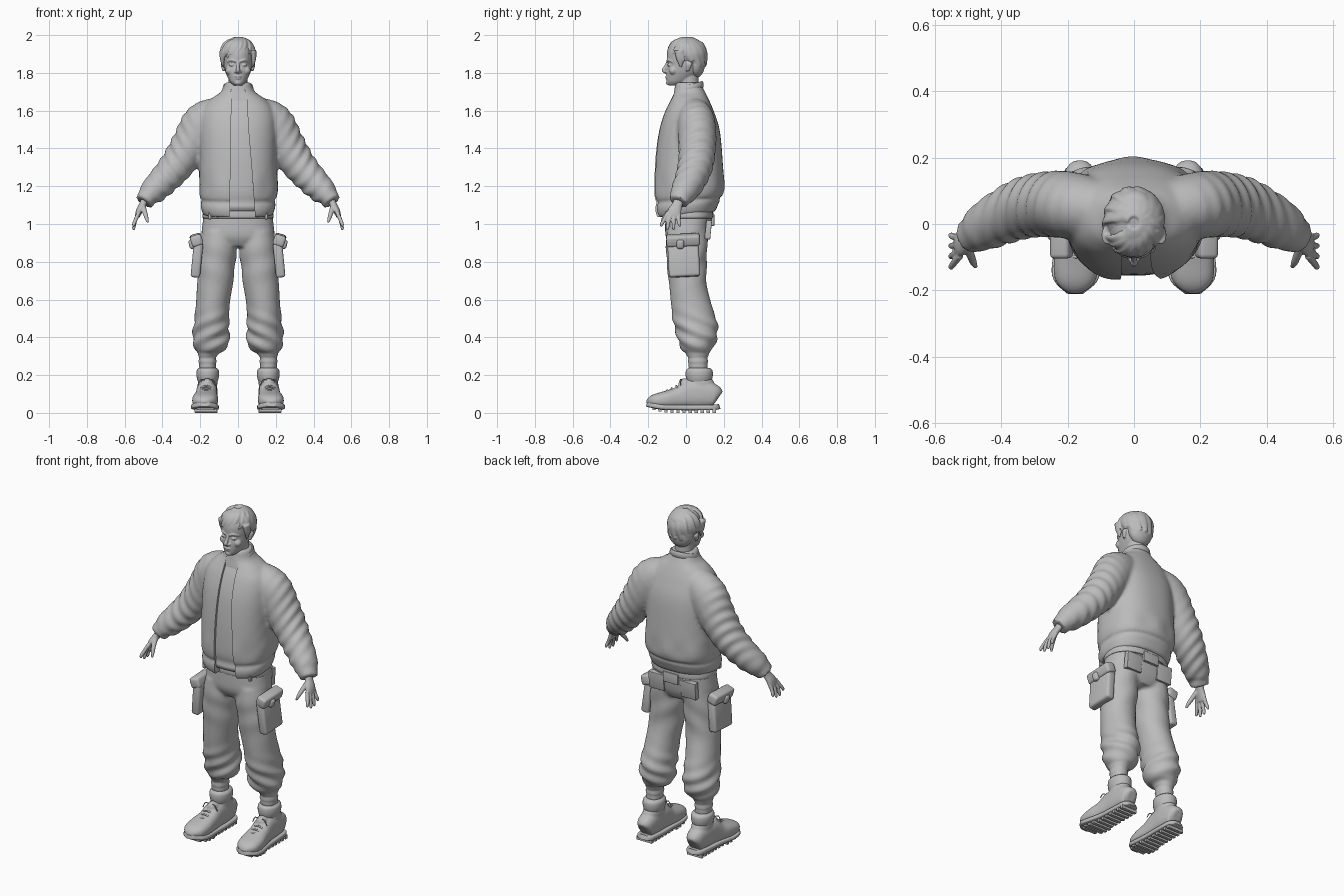
import bpy, bmesh, math
from math import sin, cos, pi, exp
from mathutils import Vector, Matrix

if "Cube" in bpy.data.objects:
    bpy.data.objects.remove(bpy.data.objects["Cube"])

grey = bpy.data.materials.new("plain_grey")
grey.use_nodes = True
grey.diffuse_color = (0.5, 0.5, 0.5, 1)
grey.node_tree.nodes["Principled BSDF"].inputs["Base Color"].default_value = (0.5, 0.5, 0.5, 1)


def spline(pts, steps):
    """Catmull-Rom through tuples of any length."""
    out = []
    for i in range(len(pts) - 1):
        a, b, c, d = (pts[max(i - 1, 0)], pts[i], pts[i + 1], pts[min(i + 2, len(pts) - 1)])
        for k in range(steps):
            t = k / steps
            out.append([(2 * q + (r - p) * t + (2 * p - 5 * q + 4 * r - s) * t * t
                         + (3 * q - p - 3 * r + s) * t ** 3) / 2 for p, q, r, s in zip(a, b, c, d)])
    return out + [list(pts[-1])]


def loft(bm, pts, flat=False, ref=(0, 1, 0), power=2.0, n=28, steps=4):
    """Skin rings (x, y, z, side radius, front radius) along a smoothed path."""
    rows = spline(pts, steps)
    centres = [Vector(r[:3]) for r in rows]
    rings = []
    for i, r in enumerate(rows):
        t = centres[min(i + 1, len(rows) - 1)] - centres[max(i - 1, 0)]
        t = Vector((0, 0, 1)) if flat else t.normalized()
        side = Vector(ref).cross(t).normalized()
        front = t.cross(side)
        ring = []
        for k in range(n):
            c, s = cos(2 * pi * k / n), sin(2 * pi * k / n)
            u = math.copysign(abs(c) ** (2 / power), c) * max(r[3], .001)
            v = math.copysign(abs(s) ** (2 / power), s) * max(r[4], .001)
            ring.append(bm.verts.new(centres[i] + side * u + front * v))
        rings.append(ring)
    for a, b in zip(rings, rings[1:]):
        for k in range(n):
            bm.faces.new((a[k], a[(k + 1) % n], b[(k + 1) % n], b[k]))
    bm.faces.new(rings[0])
    bm.faces.new(rings[-1])


def ball(bm, loc, size):
    m = Matrix.Translation(loc) @ Matrix.Diagonal((*size, 1))
    bmesh.ops.create_uvsphere(bm, u_segments=24, v_segments=14, radius=1, matrix=m)


def box(bm, loc, size, rot=(0, 0, 0)):
    m = Matrix.LocRotScale(Vector(loc), None, Vector(size))
    r = Matrix.Translation(loc) @ Matrix.Rotation(rot[1], 4, 'Y') @ Matrix.Rotation(rot[0], 4, 'X')
    bmesh.ops.create_cube(bm, size=1, matrix=r @ Matrix.Translation(-Vector(loc)) @ m)


def finish(bm, name, voxel=0, smooth=0, fold=None, bevel=0, cutter=None):
    """Make the object, fuse its parts, cut it and add cloth folds."""
    bmesh.ops.recalc_face_normals(bm, faces=bm.faces)
    me = bpy.data.meshes.new(name)
    bm.to_mesh(me)
    bm.free()
    ob = bpy.data.objects.new(name, me)
    bpy.context.collection.objects.link(ob)
    me.materials.append(grey)
    bpy.ops.object.select_all(action='DESELECT')
    ob.select_set(True)
    bpy.context.view_layer.objects.active = ob

    def modify(kind, **settings):
        mod = ob.modifiers.new(kind.title(), kind)
        for key, value in settings.items():
            setattr(mod, key, value)
        bpy.ops.object.modifier_apply(modifier=mod.name)
    if voxel:
        modify('REMESH', mode='VOXEL', voxel_size=voxel)
        if smooth:
            modify('SMOOTH', factor=.5, iterations=smooth)
    if bevel:
        modify('BEVEL', width=bevel, segments=3)
    if fold:
        moves = [v.normal * fold(v.co) for v in ob.data.vertices]
        for v, m in zip(ob.data.vertices, moves):
            v.co += m
    if cutter:
        modify('BOOLEAN', operation='DIFFERENCE', object=cutter, solver='EXACT')
        bpy.data.objects.remove(cutter)
    bpy.ops.object.shade_smooth_by_angle(angle=math.radians(50))
    return ob


def bump(x, centre, width):
    return exp(-((x - centre) / width) ** 2)


# Shirt, and the jacket body with fused sleeves
torso = [(0, 0, 1.05, .185, .155), (0, .003, 1.09, .198, .168), (0, .01, 1.12, .198, .172),
         (0, .015, 1.18, .208, .185), (0, .015, 1.35, .205, .178), (0, .018, 1.5, .205, .16),
         (0, .018, 1.6, .19, .128), (0, .02, 1.66, .145, .1), (0, .018, 1.7, .09, .082),
         (0, .01, 1.75, .068, .066)]
bm = bmesh.new()
loft(bm, [(x, y, z + .02 * (z < 1.08) - .02 * (z > 1.72), a - .014, b - .014) for x, y, z, a, b in torso],
     flat=True, power=2.4, n=48)
finish(bm, "shirt")

bm = bmesh.new()
for z, a, b in ((1.72, -.035, .04), (1.5, -.036, .055), (1.3, -.04, .072), (1.0, -.045, .095)):
    y = -.05 if z > 1.6 else -.09
    for x, yy in ((a, -.4), (b, -.4), (b, y), (a, y)):
        bm.verts.new((x, yy, z))
bm.verts.ensure_lookup_table()
for i in range(3):
    for k in range(4):
        bm.faces.new([bm.verts[j] for j in (4 * i + k, 4 * i + (k + 1) % 4, 4 * i + 4 + (k + 1) % 4, 4 * i + 4 + k)])
bm.faces.new(bm.verts[:4])
bm.faces.new(bm.verts[12:])
for v in bm.verts:
    if v.co.z > 1.71:
        v.co.z = 1.8
opening = finish(bm, "opening_cutter")
opening.hide_render = True

bm = bmesh.new()
loft(bm, torso, flat=True, power=2.4, n=48)
for s in (1, -1):
    loft(bm, [(s * .09, .04, 1.585, .09, .085), (s * .18, .055, 1.535, .112, .1), (s * .245, .06, 1.43, .103, .1),
              (s * .325, .05, 1.31, .09, .092), (s * .41, .015, 1.215, .078, .08),
              (s * .46, -.015, 1.165, .068, .07), (s * .475, -.025, 1.148, .055, .06),
              (s * .498, -.04, 1.115, .05, .054)])


def jacket_folds(p):
    sleeve = bump(abs(p.x), .36, .1) * sin(85 * (abs(p.x) - .8 * p.z) + 30 * p.y) * .004
    hem = bump(p.z, 1.2, .06) * (abs(p.x) < .22) * sin(38 * p.x + 9 * p.y) * .004
    return sleeve + hem - .006 * bump(p.z, 1.125, .01) * (abs(p.x) < .23)


jacket = finish(bm, "jacket", .01, 6, jacket_folds, cutter=opening)
for v in jacket.data.vertices:
    v.co.z += .1 * v.co.y * bump(v.co.z, 1.05, .12) * (abs(v.co.x) < .23)

# Collar rib around the neck
bm = bmesh.new()
path = [(.073 * sin(a), .012 - .073 * cos(a), 1.715 - .022 * cos(a), .009, .02)
        for a in [.5 + k * (2 * pi - 1) / 12 for k in range(13)]]
loft(bm, path, ref=(0, 0, 1), n=10)
finish(bm, "collar")

# Trousers with fused legs
bm = bmesh.new()
loft(bm, [(0, .012, .88, .09, .09), (0, .008, .93, .185, .115), (0, .012, 1.0, .188, .122),
          (0, .015, 1.1, .175, .122)], flat=True, power=2.4, n=40)
for s in (1, -1):
    loft(bm, [(s * x, y, z, a, b) for x, y, z, a, b in (
        (.1, .008, .96, .09, .11), (.108, .003, .85, .1, .11), (.12, .008, .7, .096, .1),
        (.133, .027, .58, .09, .107), (.14, .048, .48, .093, .117), (.143, .06, .41, .097, .108),
        (.143, .058, .36, .094, .094), (.148, .058, .33, .075, .078), (.16, .062, .305, .05, .055),
        (.162, .064, .23, .046, .053))], flat=True)


def trouser_folds(p):
    a = math.atan2(p.y - .04, abs(p.x) - .14)
    return (bump(p.z, .42, .09) * sin(75 * p.z + 3 * a) * .006 + bump(p.z, .8, .1) * sin(40 * p.z - 2 * a) * .003
            + bump(p.z, .28, .03) * sin(190 * p.z) * .003)


finish(bm, "trousers", .01, 5, trouser_folds)

bm = bmesh.new()
loft(bm, [(0, .015, 1.03, .186, .127), (0, .015, 1.045, .188, .13), (0, .015, 1.08, .182, .128)],
     flat=True, power=2.4, n=40)
box(bm, (0, .142, 1.02), (.1, .016, .06))
for s in (1, -1):
    box(bm, (s * .105, .118, .97), (.1, .03, .1), (-.1, 0))
    box(bm, (s * .15, -.1, 1.05), (.016, .02, .05))
finish(bm, "waistband_and_back_pockets", bevel=.006)

for s, side in ((1, "left"), (-1, "right")):
    # Cargo pocket with its flap and strap
    bm = bmesh.new()
    box(bm, (s * .217, -.012, .815), (.05, .165, .19), (.05, -s * .1))
    box(bm, (s * .22, -.015, .915), (.062, .178, .06), (.05, s * .3))
    box(bm, (s * .235, -.03, .895), (.05, .04, .05), (0, s * .2))
    finish(bm, side + "_cargo_pocket", bevel=.014)

    # Sock cuff
    bm = bmesh.new()
    loft(bm, [(s * .16, .07, z, a, a + .012) for z, a in
              ((.15, .045), (.175, .055), (.2, .06), (.225, .058), (.238, .046))], flat=True)
    finish(bm, side + "_sock_cuff")

    # Shoe upper
    bm = bmesh.new()
    loft(bm, [(s * x, y, z, a, b) for x, y, z, a, b in (
        (.163, .172, .08, .025, .035), (.163, .155, .088, .047, .058), (.163, .09, .1, .055, .075),
        (.165, .02, .098, .056, .075), (.168, -.04, .08, .06, .058), (.173, -.1, .07, .068, .048),
        (.177, -.16, .062, .064, .039), (.178, -.19, .056, .045, .028), (.178, -.207, .05, .018, .012))],
        ref=(0, 0, 1), power=2.5)
    loft(bm, [(s * .162, .075, .12, .05, .075), (s * .161, .075, .16, .052, .074), (s * .161, .073, .18, .048, .064)],
         flat=True)
    ball(bm, (s * .163, -.005, .152), (.034, .035, .032))
    finish(bm, side + "_shoe", .006, 3)

    # Sole with tread bars
    bm = bmesh.new()
    loft(bm, [(s * x, y, z, a, .014) for x, y, z, a in (
        (.163, .178, .035, .022), (.163, .155, .03, .05), (.163, .07, .028, .058), (.167, -.03, .028, .062),
        (.174, -.12, .03, .073), (.177, -.17, .038, .066), (.178, -.208, .047, .025))],
        ref=(0, 0, 1), power=5)
    for k in range(11):
        y = .15 - k * .032
        box(bm, (s * (.166 - .03 * min(y, 0)), y, .011 + .02 * max(0, -y - .1) / .1),
            (.1 + .02 * (y < -.05) - .03 * (y < -.16), .017, .022))
    finish(bm, side + "_sole")

    # Laces
    bm = bmesh.new()
    for k in range(4):
        y, z = -.02 - k * .024, .157 - k * .012
        loft(bm, [(s * .168 - .034, y, z - .016, .005, .005), (s * .168, y - .008, z - .002, .005, .005),
                  (s * .168 + .034, y, z - .016, .005, .005)], n=8)
    for d in (-1, 1):
        loft(bm, [(s * .165, -.015, .165, .003, .003), (s * .165 + d * .028, -.03, .178, .003, .003),
                  (s * .165 + d * .048, -.028, .145, .003, .003)], n=6)
    finish(bm, side + "_laces")

    # Hand
    bm = bmesh.new()
    loft(bm, [(s * .485, -.03, 1.145, .022, .028), (s * .503, -.045, 1.105, .019, .027),
              (s * .522, -.06, 1.07, .018, .036), (s * .533, -.066, 1.04, .013, .036)])
    for k, tip in enumerate((.985, .967, .968, .985)):
        y = -.096 + k * .02
        end = -.13 + k * .032
        loft(bm, [(s * .525, y, 1.06, .011, .011), (s * .543, (y + end) / 2 - .004, 1.02, .0105, .0105),
                  (s * .552, end, tip + .012, .009, .009), (s * .551, end, tip, .004, .004)], n=12)
    loft(bm, [(s * .503, -.055, 1.1, .013, .016), (s * .495, -.088, 1.068, .013, .013),
              (s * .485, -.115, 1.035, .011, .011), (s * .477, -.13, 1.008, .006, .006)], n=12)
    finish(bm, side + "_hand", .004, 3)

# Head with neck, ears and face
bm = bmesh.new()
loft(bm, [(0, y, z, a, b) for z, y, a, b in (
    (1.733, -.055, .022, .035), (1.752, -.045, .042, .056), (1.79, -.02, .061, .083), (1.82, -.008, .071, .092),
    (1.845, 0, .076, .095), (1.875, .002, .078, .104), (1.92, .005, .077, .102), (1.96, .01, .058, .08),
    (1.982, .01, .02, .03))], flat=True, power=2.2)
loft(bm, [(0, .022, 1.66, .062, .06), (0, .015, 1.74, .051, .053), (0, .012, 1.82, .052, .055)], flat=True)
loft(bm, [(0, -.093, 1.862, .009, .009), (0, -.108, 1.83, .009, .01), (0, -.118, 1.814, .012, .011),
          (0, -.104, 1.802, .012, .008)], n=12)
ball(bm, (0, -.098, 1.781), (.022, .013, .005))
ball(bm, (0, -.096, 1.771), (.019, .013, .006))
ball(bm, (0, -.09, 1.748), (.02, .016, .014))
for s in (1, -1):
    ball(bm, (s * .013, -.102, 1.807), (.008, .01, .007))
    ball(bm, (s * .032, -.086, 1.842), (.015, .012, .008))
    ball(bm, (s * .045, -.068, 1.812), (.022, .022, .022))
    loft(bm, [(s * .012, -.1, 1.86, .006, .006), (s * .035, -.092, 1.868, .007, .007),
              (s * .058, -.07, 1.858, .004, .004)], ref=(0, 0, 1), n=10)
    loft(bm, [(s * .076, .012, 1.862, .007, .012), (s * .083, .016, 1.845, .009, .017),
              (s * .076, .008, 1.81, .006, .009)], flat=True, n=12)
finish(bm, "head", .004, 2)

# Hair: a cap and swept locks
bm = bmesh.new()
ball(bm, (0, .02, 1.9), (.09, .087, .085))
ball(bm, (0, .052, 1.855), (.076, .05, .082))


def lock(turn, sweep, low, wide):
    """A tapered lock from the crown over the skull, down to a given height."""
    pts = []
    for k in range(6):
        t = k / 5
        down = .15 + t * (low - .15)
        a = math.radians(turn + sweep * (t - 1))
        r = sin(min(down, pi / 2 + .1)) if down > pi / 2 else sin(down)
        pts.append((.089 * r * cos(a), .004 + .103 * r * sin(a), 1.885 + .09 * cos(down),
                    wide * (.55 + sin(pi * min(t + .1, 1))) * .65, .017 * (1.12 - t)))
    loft(bm, pts, ref=pts[2][:2] + (0,), n=14)


for k in range(9):
    lock(-8 + k * 24.5, 45, 2.15 if 1 < k < 7 else 1.85, .03)
for turn, low in ((-150, 1.6), (-130, 1.62), (-112, 1.52), (-92, 1.42), (-72, 1.32), (-50, 1.45), (-30, 1.7), (-170, 1.8)):
    lock(turn, -60, low, .027)
for s in (1, -1):
    loft(bm, [(s * .08, -.035, 1.92, .018, .028), (s * .083, -.03, 1.875, .013, .022),
              (s * .078, -.028, 1.83, .004, .006)], flat=True, n=14)
finish(bm, "hair", .0045, 2)
